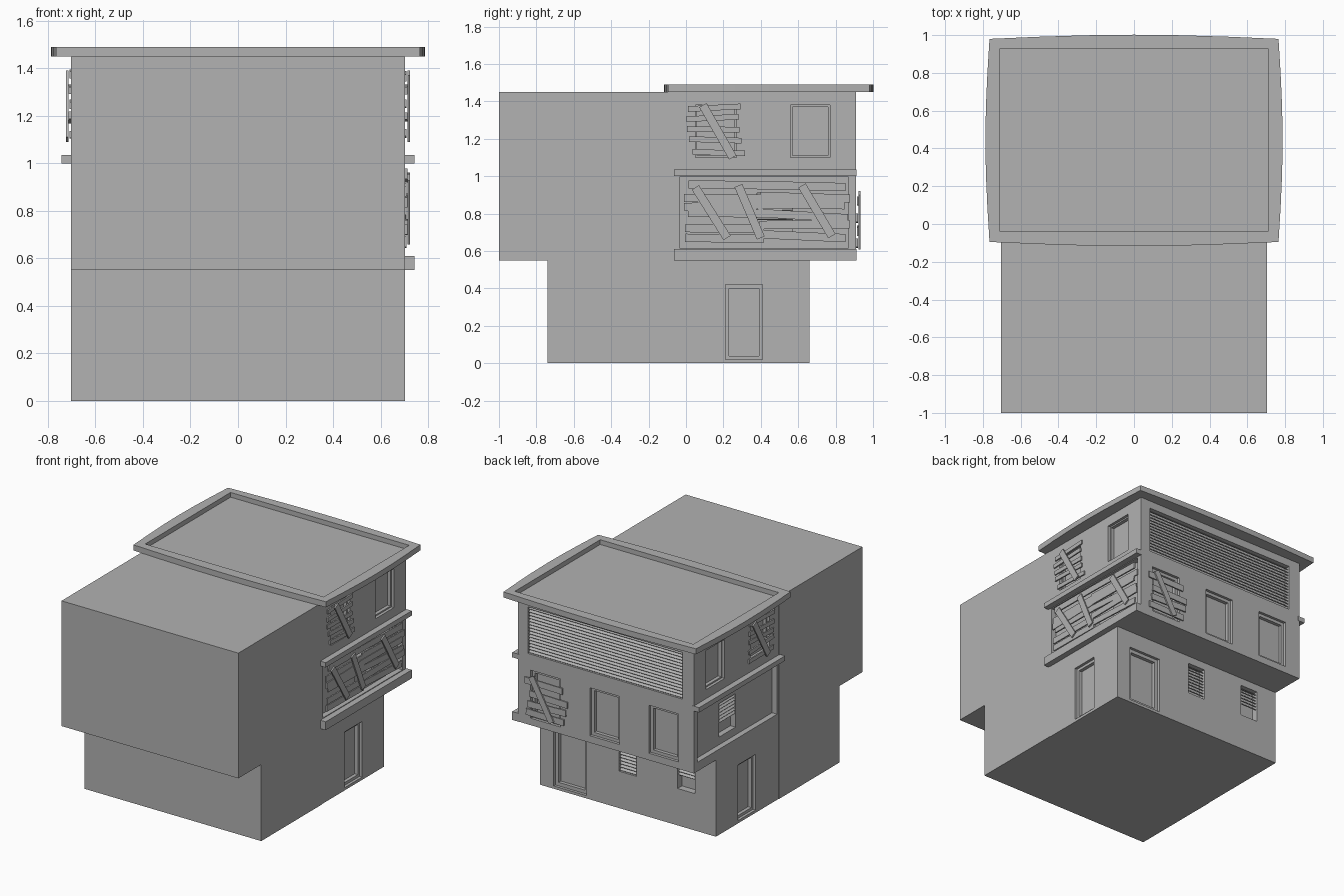
import bpy, bmesh, math, random
from mathutils import Vector, Matrix

random.seed(4)
if "Cube" in bpy.data.objects:
    bpy.data.objects.remove(bpy.data.objects["Cube"])

GREY = (0.445, 0.445, 0.445, 1)
grey = bpy.data.materials.new("plain_grey")
grey.use_nodes = True
grey.diffuse_color = GREY
grey.node_tree.nodes["Principled BSDF"].inputs["Base Color"].default_value = GREY

# Each wall: origin on its face, along direction, outward direction
UP = Vector((0, 0, 1))
X, Y = Vector((1, 0, 0)), Vector((0, 1, 0))
WALLS = {
    "left": (X * 0.7, Y, X),
    "right": (X * -0.7, Y, -X),
    "back_upper": (Y * 0.91, X, Y),
    "back_lower": (Y * 0.66, X, Y),
}


def finish(name, bm):
    bmesh.ops.recalc_face_normals(bm, faces=bm.faces)
    mesh = bpy.data.meshes.new(name)
    bm.to_mesh(mesh)
    bm.free()
    mesh.materials.append(grey)
    obj = bpy.data.objects.new(name, mesh)
    bpy.context.collection.objects.link(obj)
    return obj


def prism(name, points, direction):
    """Extrude a closed outline along a vector."""
    bm = bmesh.new()
    face = bm.faces.new([bm.verts.new(p) for p in points])
    ext = bmesh.ops.extrude_face_region(bm, geom=[face])["geom"]
    bmesh.ops.translate(bm, vec=direction,
                        verts=[v for v in ext if isinstance(v, bmesh.types.BMVert)])
    return finish(name, bm)


def add_bar(bm, wall, u, z, d, size, spin=0, tilt=0):
    """Box on a wall: centre (along, height, depth), size in the same order."""
    origin, along, out = WALLS[wall]
    frame = Matrix((along, UP, out)).transposed().to_4x4()
    m = (Matrix.Translation(origin + along * u + UP * z + out * d) @ frame
         @ Matrix.Rotation(spin, 4, "Z") @ Matrix.Rotation(tilt, 4, "X")
         @ Matrix.Diagonal((*size, 1)))
    bmesh.ops.create_cube(bm, size=1, matrix=m)


def add_rect(bm, wall, u0, u1, z0, z1, d0, d1):
    add_bar(bm, wall, (u0 + u1) / 2, (z0 + z1) / 2, (d0 + d1) / 2,
            (u1 - u0, z1 - z0, d1 - d0))


def cut(target, cutter):
    """Bake a boolean difference and discard the cutter."""
    cutter.hide_render = True
    mod = target.modifiers.new("openings", "BOOLEAN")
    mod.operation, mod.solver, mod.object = "DIFFERENCE", "EXACT", cutter
    graph = bpy.context.evaluated_depsgraph_get()
    mesh = bpy.data.meshes.new_from_object(target.evaluated_get(graph))
    target.modifiers.clear()
    target.data = mesh
    bpy.data.objects.remove(cutter)


# Building bodies
SEAM = -0.05
rear = [(SEAM, 0), (0.66, 0), (0.66, 0.55), (0.91, 0.55), (0.91, 1.45), (SEAM, 1.45)]
front = [(SEAM, 0), (SEAM, 1.45), (-1, 1.45), (-1, 0.55), (-0.74, 0.55), (-0.74, 0)]
rear_body = prism("rear_body", [(-0.7, y, z) for y, z in rear], X * 1.4)
prism("front_body", [(-0.703, y, z) for y, z in front], X * 1.406)

# Openings: wall, along range, height range, frame width
windows = [("back_upper", c - 0.118, c + 0.118, 0.6, 0.945, 0.022)
           for c in (0.48, 0.01, -0.46)]
doors = [("back_lower", 0.33, 0.59, 0.02, 0.43, 0.025)]
vents = [("back_lower", -0.07, 0.07, 0.265, 0.495, 1),
         ("back_lower", -0.535, -0.395, 0.265, 0.495, 0.6)]
for side in ("left", "right"):
    windows += [(side, 0.56, 0.77, 1.1, 1.38, 0.01), (side, 0.05, 0.27, 1.1, 1.38, 0.01)]
    doors.append((side, 0.21, 0.41, 0.02, 0.42, 0.02))
outer, inner = bmesh.new(), bmesh.new()
for wall, u0, u1, z0, z1, f in windows + doors:
    add_rect(outer, wall, u0, u1, z0, z1, -0.02, 0.02)
    add_rect(inner, wall, u0 + f, u1 - f, z0 + f, z1 - f, -0.045, -0.01)
for wall, u0, u1, z0, z1, fill in vents:
    add_rect(outer, wall, u0, u1, z0, z1, -0.05, 0.02)
for side in ("left", "right"):
    add_rect(outer, side, -0.035, 0.87, 0.615, 0.995, -0.04, 0.02)
    add_rect(inner, side, 0.38, 0.57, 0.67, 0.91, -0.08, -0.03)
add_rect(outer, "back_upper", -0.61, 0.62, 1.06, 1.395, -0.045, 0.02)
cut(rear_body, finish("outer_cutter", outer))
cut(rear_body, finish("inner_cutter", inner))


# Louvre slats
def louvre(name, wall, u0, u1, z0, z1, count, depth, fill=1.0):
    bm = bmesh.new()
    step = (z1 - z0) / count
    for i in range(round(count * fill)):
        add_bar(bm, wall, (u0 + u1) / 2, z1 - step * (i + 0.5), depth,
                (u1 - u0, 0.006, 0.03), tilt=math.radians(40))
    finish(name, bm)


louvre("large_louvre", "back_upper", -0.61, 0.62, 1.06, 1.395, 15, -0.025)
for i, (wall, u0, u1, z0, z1, fill) in enumerate(vents):
    louvre(f"small_vent_{i}", wall, u0, u1, z0, z1, 10, -0.025, fill)
for side in ("left", "right"):
    louvre(f"{side}_panel_vent", side, 0.38, 0.57, 0.67, 0.91, 10, -0.055, 0.6)

# Ledges
for name, wall, z0, z1 in (("left_upper_ledge", "left", 1.0, 1.035),
                           ("right_upper_ledge", "right", 1.0, 1.035),
                           ("left_lower_ledge", "left", 0.55, 0.61)):
    bm = bmesh.new()
    add_rect(bm, wall, -0.065, 0.912, z0, z1, -0.01, 0.043)
    finish(name, bm)


# Roof slab with gently bowed edges and a sunken top
def bowed_edge(a, b, bulge):
    a, b = Vector(a), Vector(b)
    out = Vector(((b - a).y, -(b - a).x, 0)).normalized()
    return [a.lerp(b, i / 6) + out * bulge * math.sin(math.pi * i / 6) for i in range(6)]


corners = [(-0.765, -0.095, 1.45), (0.765, -0.095, 1.45), (0.765, 0.98, 1.45), (-0.765, 0.98, 1.45)]
outline = []
for i in range(4):
    outline += bowed_edge(corners[i], corners[(i + 1) % 4], 0.022)
roof = prism("roof_slab", outline, UP * 0.04)
well = bmesh.new()
add_rect(well, "back_upper", -0.71, 0.71, 1.456, 1.55, -0.95, 0.02)
cut(roof, finish("well_cutter", well))


# Nailed planks
def add_plank(bm, wall, u0, z0, u1, z1, width, depth):
    add_bar(bm, wall, (u0 + u1) / 2, (z0 + z1) / 2, depth,
            (math.hypot(u1 - u0, z1 - z0), width, 0.01), spin=math.atan2(z1 - z0, u1 - u0))


def boarded(name, wall, spans, heights, width, diagonals, wobble=0.012):
    bm = bmesh.new()
    for u0, u1 in spans:
        for i, z in enumerate(heights):
            a, b = (random.uniform(-wobble, wobble) for _ in range(2))
            shift = random.uniform(-0.02, 0.02)
            add_plank(bm, wall, u0 + shift, z + a, u1 + shift, z + b, width, 0.004 + 0.004 * (i % 2))
    for d in diagonals:
        add_plank(bm, wall, *d, 0.045, 0.018)
    finish(name, bm)


boarded("left_panel_planks", "left", [(0.0, 0.42), (0.38, 0.86)],
        [0.68, 0.735, 0.79, 0.845, 0.895, 0.94], 0.044,
        [(0.05, 0.94, 0.22, 0.67), (0.28, 0.95, 0.4, 0.67), (0.62, 0.95, 0.78, 0.68)], 0.018)
rows = [1.12, 1.19, 1.25, 1.31, 1.37]
boarded("left_window_planks", "left", [(0.02, 0.3)], rows, 0.03,
        [(0.09, 1.38, 0.25, 1.1)])
boarded("right_window_planks", "right", [(0.02, 0.3)], rows, 0.03,
        [(0.25, 1.38, 0.09, 1.1)])
boarded("back_window_planks", "back_upper", [(0.32, 0.62)],
        [0.65, 0.71, 0.78, 0.86], 0.045, [(0.58, 0.91, 0.42, 0.62)])
